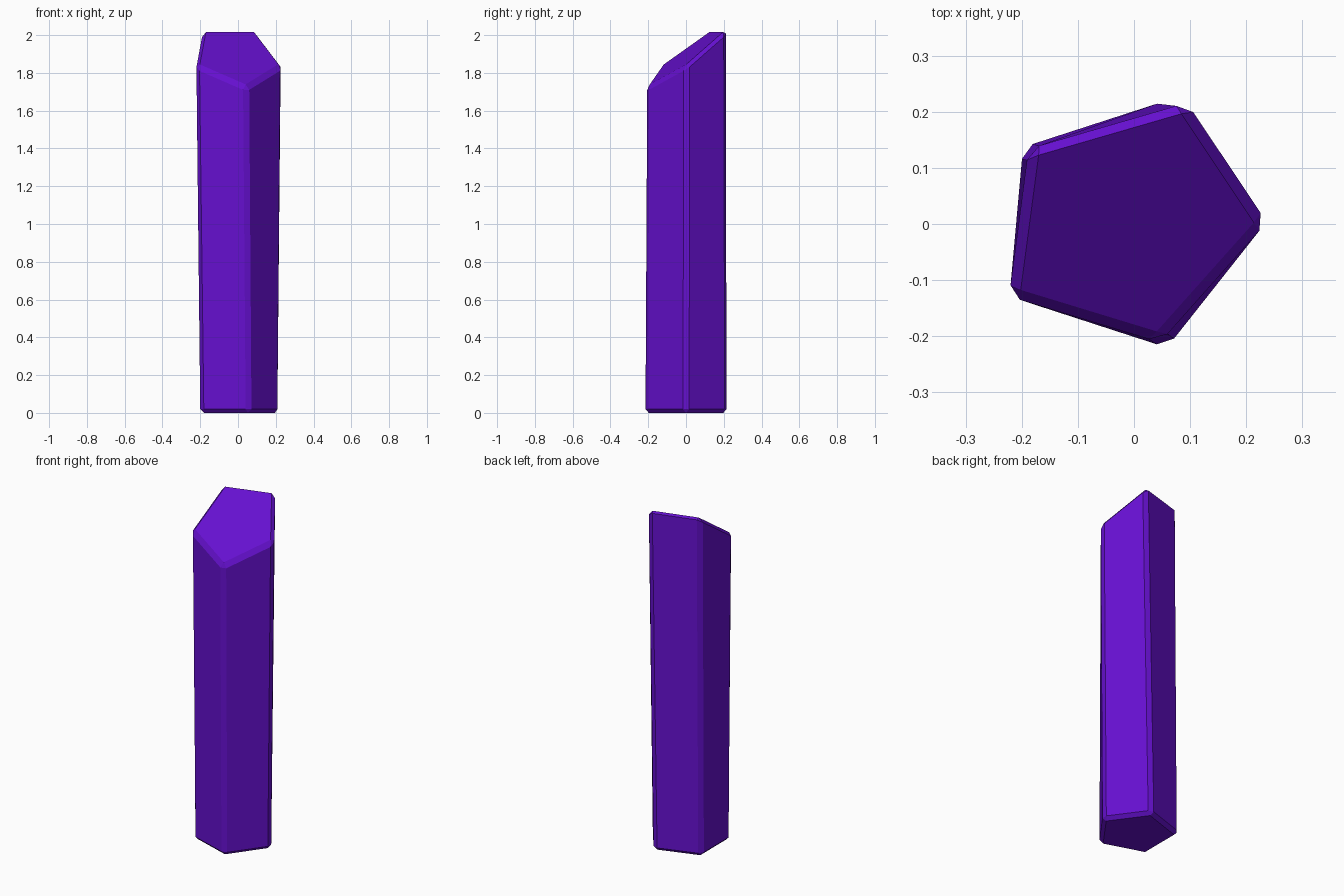
import bpy, bmesh, math

if "Cube" in bpy.data.objects:
    bpy.data.objects.remove(bpy.data.objects["Cube"])

# Crystal shaft: regular pentagon base, slightly twisted slanted tip
RADIUS, CENTRE_X = 0.232, -0.012
tip_corners = [(0.237, 0.003), (0.095, 0.216), (-0.188, 0.134),
               (-0.223, -0.129), (0.046, -0.211)]


def tip_height(x, y):
    return 1.889 - 0.21 * x + 0.738 * y


bm = bmesh.new()
base = [bm.verts.new((CENTRE_X + RADIUS * math.cos(math.tau * i / 5),
                      RADIUS * math.sin(math.tau * i / 5), 0)) for i in range(5)]
tip = [bm.verts.new((x, y, tip_height(x, y))) for x, y in tip_corners]
bm.faces.new(base[::-1])
bm.faces.new(tip)
for i in range(5):
    j = (i + 1) % 5
    bm.faces.new((base[i], base[j], tip[j], tip[i]))

# Chamfer every edge with an equal-width facet
bmesh.ops.bevel(bm, geom=bm.edges[:], offset=0.04, offset_type='WIDTH',
                segments=1, profile=0.5, affect='EDGES')
bmesh.ops.recalc_face_normals(bm, faces=bm.faces[:])

mesh = bpy.data.meshes.new("crystal_shard")
bm.to_mesh(mesh)
bm.free()
crystal = bpy.data.objects.new("crystal_shard", mesh)
bpy.context.collection.objects.link(crystal)

purple = bpy.data.materials.new("purple_crystal")
purple.diffuse_color = (0.13, 0.005, 0.62, 1)
purple.use_nodes = True
purple.node_tree.nodes["Principled BSDF"].inputs["Base Color"].default_value = purple.diffuse_color
mesh.materials.append(purple)
